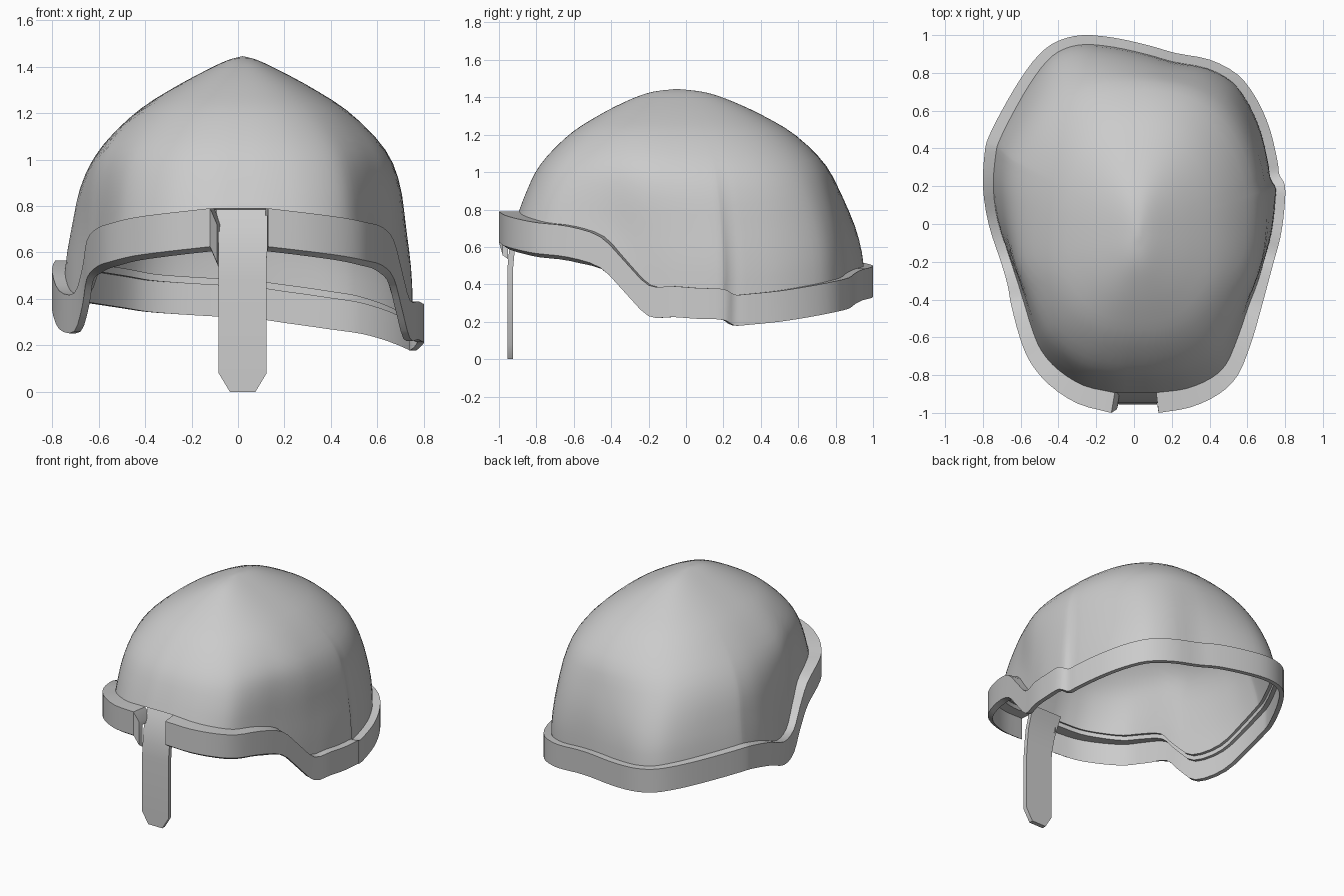
import bpy, bmesh, math
from mathutils import Vector

if "Cube" in bpy.data.objects:
    bpy.data.objects.remove(bpy.data.objects["Cube"])

# Rim path, counter-clockwise from the right of the nose gap: x, y, bottom z
RIM = [(.13, -1, .625), (.3, -.97, .605), (.45, -.9, .585), (.55, -.8, .565), (.62, -.63, .545),
       (.67, -.46, .49), (.705, -.33, .36), (.74, -.2, .23), (.775, -.07, .225), (.795, .07, .215),
       (.80, .2, .21), (.77, .26, .18), (.76, .33, .183), (.72, .5, .20), (.65, .66, .225),
       (.55, .79, .25), (.4, .87, .27), (.22, .905, .295), (.08, .945, .315), (-.1, .985, .325),
       (-.27, 1, .335), (-.4, .97, .345), (-.5, .9, .36), (-.6, .77, .375), (-.7, .6, .39),
       (-.77, .46, .40), (-.79, .38, .395), (-.80, .2, .35), (-.77, 0, .27), (-.705, -.2, .26),
       (-.67, -.32, .37), (-.65, -.43, .49), (-.605, -.6, .54), (-.55, -.73, .56), (-.45, -.85, .585),
       (-.3, -.95, .605), (-.12, -1, .625)]
# Dome profile: z, width scale, length scale
DOME = [(.10, 1, 1), (.30, 1, 1), (.5, .995, 1), (.7, .965, .965), (.9, .925, .89), (1.05, .83, .805),
        (1.2, .63, .645), (1.3, .425, .475), (1.38, .225, .30), (1.427, .09, .155), (1.445, 0, 0)]
HEIGHT, CX, CY = .165, .02, -.05


def spline(pts, p):
    n = len(pts) - 1
    i = min(int(p), n - 1)
    t = p - i
    b, c = Vector(pts[i]), Vector(pts[i + 1])
    a = Vector(pts[i - 1]) if i > 0 else 2 * b - c
    d = Vector(pts[i + 2]) if i + 2 <= n else 2 * c - b
    return .5 * (2 * b + (c - a) * t + (2 * a - 5 * b + 4 * c - d) * t * t
                 + (3 * b - a - 3 * c + d) * t ** 3)


def make(name, verts, faces, thick=0):
    mesh = bpy.data.meshes.new(name)
    mesh.from_pydata([tuple(v) for v in verts], [], faces)
    bm = bmesh.new()
    bm.from_mesh(mesh)
    bmesh.ops.remove_doubles(bm, verts=bm.verts, dist=.0005)
    if not thick:
        bmesh.ops.recalc_face_normals(bm, faces=bm.faces)
    bm.to_mesh(mesh)
    bm.free()
    ob = bpy.data.objects.new(name, mesh)
    bpy.context.collection.objects.link(ob)
    bpy.ops.object.select_all(action='DESELECT')
    ob.select_set(True)
    bpy.context.view_layer.objects.active = ob
    if thick:
        mod = ob.modifiers.new("thickness", 'SOLIDIFY')
        mod.thickness, mod.offset = thick, -1
        bpy.ops.object.modifier_apply(modifier=mod.name)
    bpy.ops.object.shade_smooth_by_angle(angle=.6)
    return ob


def dome_start(z):
    lo, hi = 0, 6
    for _ in range(25):
        mid = (lo + hi) / 2
        lo, hi = (mid, hi) if spline(DOME, mid).x < z else (lo, mid)
    return lo


def dome_point(base, p, w):
    # the rim outline melts into a clean rounded oval towards the crown
    z, sx, sy = spline(DOME, p)
    d = Vector((base.x - CX, base.y - CY))
    rx = .735
    ry = .98 if d.y > 0 else .89
    oval = d / ((abs(d.x) / rx) ** 2.35 + (abs(d.y) / ry) ** 2.35) ** (1 / 2.35)
    d = d.lerp(oval, w * w * (3 - 2 * w))
    return Vector((CX + d.x * sx, CY + d.y * sy, z))


# Sample the rim and its inward direction
SUB = 3
last = len(RIM) - 1
rim, inward = [], []
for k in range(last * SUB + 1):
    p = k / SUB
    t = spline(RIM, min(p + .4, last)) - spline(RIM, max(p - .4, 0))
    rim.append(spline(RIM, p))
    inward.append(Vector((-t.y, t.x, 0)).normalized())

# Dome shell: its lower edge follows the top of the band
base = [r + n * .05 + Vector((0, 0, HEIGHT)) for r, n in zip(rim, inward)]
gap = [base[-1].lerp(base[0], f) for f in (.25, .5, .75)]
loop = base + gap
LEVELS, N = 22, len(loop)
starts = [dome_start(b.z) for b in loop]
verts = [dome_point(b, s + (len(DOME) - 1 - s) * k / LEVELS, min(1, k / LEVELS / .5))
         for k in range(LEVELS + 1) for b, s in zip(loop, starts)]
faces = [(k * N + j, k * N + (j + 1) % N, (k + 1) * N + (j + 1) % N, (k + 1) * N + j)
         for k in range(LEVELS) for j in range(N)]
make("dome", verts, faces, .022)

# Brim band: upright wall with a ledge running in to the dome
WALL, up = .03, Vector((0, 0, 1))
sections = []
for i, (r, n) in enumerate(zip(rim, inward)):
    d = verts[i]
    top = r + up * HEIGHT
    lip = up * .02 * max(0, min(1, (-.4 - r.y) / .15))
    sections.append([r, top, d, d - up * WALL, top + n * WALL - up * WALL, r + n * WALL - lip])
# bent tab at the left end of the gap
sections.append([v + Vector((.03, .02, -.07)) for v in sections[-1]])
bverts = [v for s in sections for v in s]
bfaces = [(i * 6 + j, i * 6 + (j + 1) % 6, (i + 1) * 6 + (j + 1) % 6, (i + 1) * 6 + j)
          for i in range(len(sections) - 1) for j in range(6)]
e = len(bverts) - 6
for o in (0, e):
    bfaces += [(o, o + 1, o + 4, o + 5), (o + 1, o + 2, o + 3, o + 4)]
make("brim_band", bverts, bfaces)

# Nose guard: strip flowing out of the dome down to a chamfered tip
ROWS = [(-.865, .81, .112), (-.897, .75, .112), (-.93, .66, .108), (-.947, .57, .103),
        (-.955, .48, .103), (-.955, .08, .103), (-.955, 0, .055)]
nverts = [(CX + s * h, y, z) for y, z, h in ROWS for s in (-1, 1)]
nfaces = [(2 * i, 2 * i + 2, 2 * i + 3, 2 * i + 1) for i in range(len(ROWS) - 1)]
make("nose_guard", nverts, nfaces, .03)
